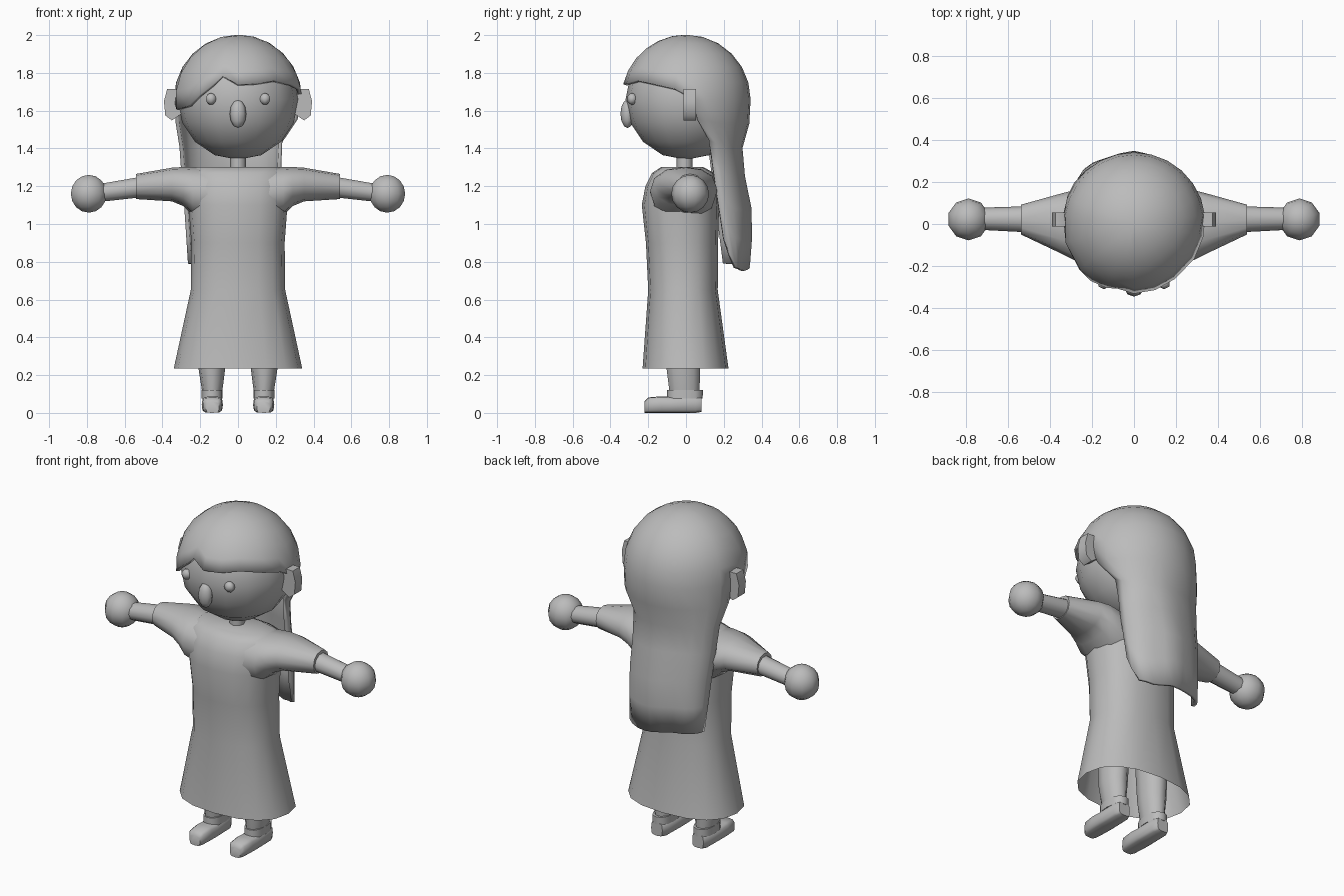
import bpy, bmesh, math
from mathutils import Matrix, Vector

if "Cube" in bpy.data.objects:
    bpy.data.objects.remove(bpy.data.objects["Cube"])

grey = bpy.data.materials.new("plain_grey")
grey.diffuse_color = (0.5, 0.5, 0.5, 1)
grey.use_nodes = True
grey.node_tree.nodes["Principled BSDF"].inputs["Base Color"].default_value = grey.diffuse_color


def finish(name, bm, angle=50, recalc=True):
    if recalc:
        bmesh.ops.recalc_face_normals(bm, faces=bm.faces[:])
    me = bpy.data.meshes.new(name)
    bm.to_mesh(me)
    bm.free()
    me.materials.append(grey)
    ob = bpy.data.objects.new(name, me)
    bpy.context.collection.objects.link(ob)
    bpy.ops.object.select_all(action='DESELECT')
    ob.select_set(True)
    bpy.context.view_layer.objects.active = ob
    bpy.ops.object.shade_smooth_by_angle(angle=math.radians(angle))
    return ob


def loft(name, axis, rings, n=12, power=1.0, cap0=True, cap1=True, angle=50):
    """rings: (position, lo_a, hi_a, lo_b, hi_b), a and b being the other two axes in order"""
    bm = bmesh.new()
    loops = []
    for pos, a0, a1, b0, b1 in rings:
        loop = []
        for i in range(n):
            t = 2 * math.pi * i / n
            c, s = math.cos(t), math.sin(t)
            p = [(a0 + a1) / 2 + (a1 - a0) / 2 * math.copysign(abs(c) ** power, c),
                 (b0 + b1) / 2 + (b1 - b0) / 2 * math.copysign(abs(s) ** power, s)]
            p.insert(axis, pos)
            loop.append(bm.verts.new(p))
        loops.append(loop)
    for u, v in zip(loops, loops[1:]):
        for i in range(n):
            j = (i + 1) % n
            bm.faces.new((u[i], u[j], v[j], v[i]))
    if cap0:
        bm.faces.new(loops[0])
    if cap1:
        bm.faces.new(loops[-1])
    return finish(name, bm, angle)


def ball(name, loc, radii, seg=16, rows=8):
    bm = bmesh.new()
    m = Matrix.Translation(loc) @ Matrix.Diagonal((*radii, 1))
    bmesh.ops.create_uvsphere(bm, u_segments=seg, v_segments=rows, radius=1, matrix=m)
    return finish(name, bm, 70)


def flip(s, a, b):
    return (a, b) if s > 0 else (-b, -a)


def interp(pts, x):
    for (x0, y0), (x1, y1) in zip(pts, pts[1:]):
        if x <= x1:
            return y0 + (y1 - y0) * (x - x0) / (x1 - x0)
    return pts[-1][1]


# head, nose, neck
ball("head", (0, 0, 1.66), (0.32, 0.32, 0.32))
ball("nose", (0, -0.31, 1.583), (0.044, 0.037, 0.075), 8, 6)
loft("neck", 2, [(1.25, -0.042, 0.042, -0.05, 0.035), (1.38, -0.042, 0.042, -0.05, 0.035)], 8)

# dress body, open at the hem
loft("dress", 2, [(0.235, -0.34, 0.34, -0.23, 0.225), (0.65, -0.25, 0.25, -0.2, 0.168),
                  (0.9, -0.247, 0.247, -0.212, 0.17), (1.1, -0.262, 0.262, -0.234, 0.175),
                  (1.2, -0.27, 0.27, -0.215, 0.172), (1.27, -0.265, 0.265, -0.18, 0.15),
                  (1.302, -0.22, 0.22, -0.13, 0.09)], 16, 0.85, cap0=False)

for s, side in ((1, "right"), (-1, "left")):
    # eye and ear
    ball("eye_" + side, (s * 0.143, -0.285, 1.662), (0.031, 0.027, 0.031), 6, 6)
    bm = bmesh.new()
    outline = [(0.29, 1.69), (0.33, 1.715), (0.375, 1.715), (0.392, 1.65),
               (0.385, 1.575), (0.35, 1.548), (0.29, 1.59)]
    f = bm.faces.new([bm.verts.new((s * x, -0.012, z)) for x, z in outline])
    ext = bmesh.ops.extrude_face_region(bm, geom=[f])
    for v in ext["geom"]:
        if isinstance(v, bmesh.types.BMVert):
            v.co += Vector((0, 0.066, 0))
    finish("ear_" + side, bm)

    # sleeve, forearm, hand
    loft("sleeve_" + side, 0, [(s * 0.12, -0.19, 0.15, 1.0, 1.3), (s * 0.24, -0.19, 0.165, 1.045, 1.302),
                               (s * 0.29, -0.17, 0.16, 1.095, 1.302), (s * 0.35, -0.14, 0.145, 1.12, 1.298),
                               (s * 0.54, -0.05, 0.092, 1.132, 1.265)], 12, 0.9)
    loft("forearm_" + side, 0, [(s * 0.5, -0.04, 0.085, 1.14, 1.255),
                                (s * 0.73, -0.028, 0.078, 1.115, 1.215)], 10)
    ball("hand_" + side, (s * 0.79, 0.022, 1.16), (0.1, 0.1, 0.1), 10, 8)

    # leg, sock band, shoe
    loft("leg_" + side, 2, [(0.1, *flip(s, 0.085, 0.188), -0.09, 0.075),
                            (0.24, *flip(s, 0.067, 0.21), -0.108, 0.08),
                            (0.5, *flip(s, 0.05, 0.22), -0.115, 0.09)], 10)
    loft("ankle_band_" + side, 2, [(0.075, *flip(s, 0.082, 0.192), -0.1, 0.088),
                                   (0.122, *flip(s, 0.082, 0.192), -0.1, 0.09)], 12, 0.8)
    loft("shoe_" + side, 1, [(-0.22, *flip(s, 0.1, 0.17), 0.0, 0.06),
                             (-0.2, *flip(s, 0.085, 0.186), 0.0, 0.082),
                             (-0.13, *flip(s, 0.08, 0.192), 0.0, 0.088),
                             (-0.08, *flip(s, 0.08, 0.192), 0.0, 0.085),
                             (0.05, *flip(s, 0.083, 0.19), 0.0, 0.09),
                             (0.083, *flip(s, 0.1, 0.175), 0.005, 0.085)], 12, 0.55)

# hair: a cap cut along the fringe line, flowing into a long sheet at the back
fringe = [(-97, 1.63), (-75, 1.605), (-50, 1.625), (-37, 1.68), (-23, 1.74), (-15, 1.785), (0, 1.74),
          (18, 1.745), (37, 1.76), (60, 1.74), (80, 1.715), (97, 1.70)]
sheet = [(1.53, 0.315, 0.33, 0.06, 0.335), (1.40, 0.235, 0.31, 0.12, 0.297),
         (1.25, 0.23, 0.30, 0.14, 0.308), (1.08, 0.23, 0.285, 0.16, 0.34),
         (0.92, 0.225, 0.275, 0.18, 0.342), (0.76, 0.22, 0.265, 0.20, 0.33)]
tips = [(-1, 0.79), (-0.3, 0.785), (0.3, 0.75), (0.7, 0.77), (1, 0.92)]
R, CZ, K, BACK = 0.342, 1.66, 6, 12
columns = [(a, z, None) for a, z in fringe[:-1]]
columns += [(97 + 166 * i / BACK, CZ, 1 - 2 * i / BACK) for i in range(BACK)]
columns[0] = (-97, CZ, -1.0)
# the column at -97 degrees closes the ring and is the sheet's left edge

bm = bmesh.new()
top = bm.verts.new((0, 0, CZ + R))
grid = []
for az, hz, t in columns:
    a = math.radians(az)
    end = math.acos((hz - CZ) / R)
    col = []
    for k in range(1, K + 1):
        th = end * k / K
        col.append(bm.verts.new((R * math.sin(th) * math.sin(a), -R * math.sin(th) * math.cos(a),
                                 CZ + R * math.cos(th))))
    if t is not None:
        phi = t * math.pi / 2
        for r, (z, xr, xl, ye, yb) in enumerate(sheet):
            wave = 1 + 0.012 * r * math.cos(6 * phi) * math.cos(phi)
            x = math.sin(phi) * (xr if t > 0 else xl)
            y = ye + (yb - ye) * math.cos(phi) * wave
            zz = CZ - (CZ - interp(tips, t)) * (CZ - z) / 0.9
            col.append(bm.verts.new((x, y, zz)))
    grid.append(col)
n = len(grid)
for i in range(n):
    u, v = grid[i], grid[(i + 1) % n]
    bm.faces.new((top, u[0], v[0]))
    both_back = columns[i][2] is not None and columns[(i + 1) % n][2] is not None and i != 0
    for k in range(len(sheet) + K - 1 if both_back else K - 1):
        bm.faces.new((u[k], u[k + 1], v[k + 1], v[k]))
bm.normal_update()
if sum(f.normal.z for f in top.link_faces) < 0:
    bmesh.ops.reverse_faces(bm, faces=bm.faces[:])
hair = finish("hair", bm, 50, recalc=False)
mod = hair.modifiers.new("thickness", 'SOLIDIFY')
mod.thickness = 0.02
mod.offset = -1
